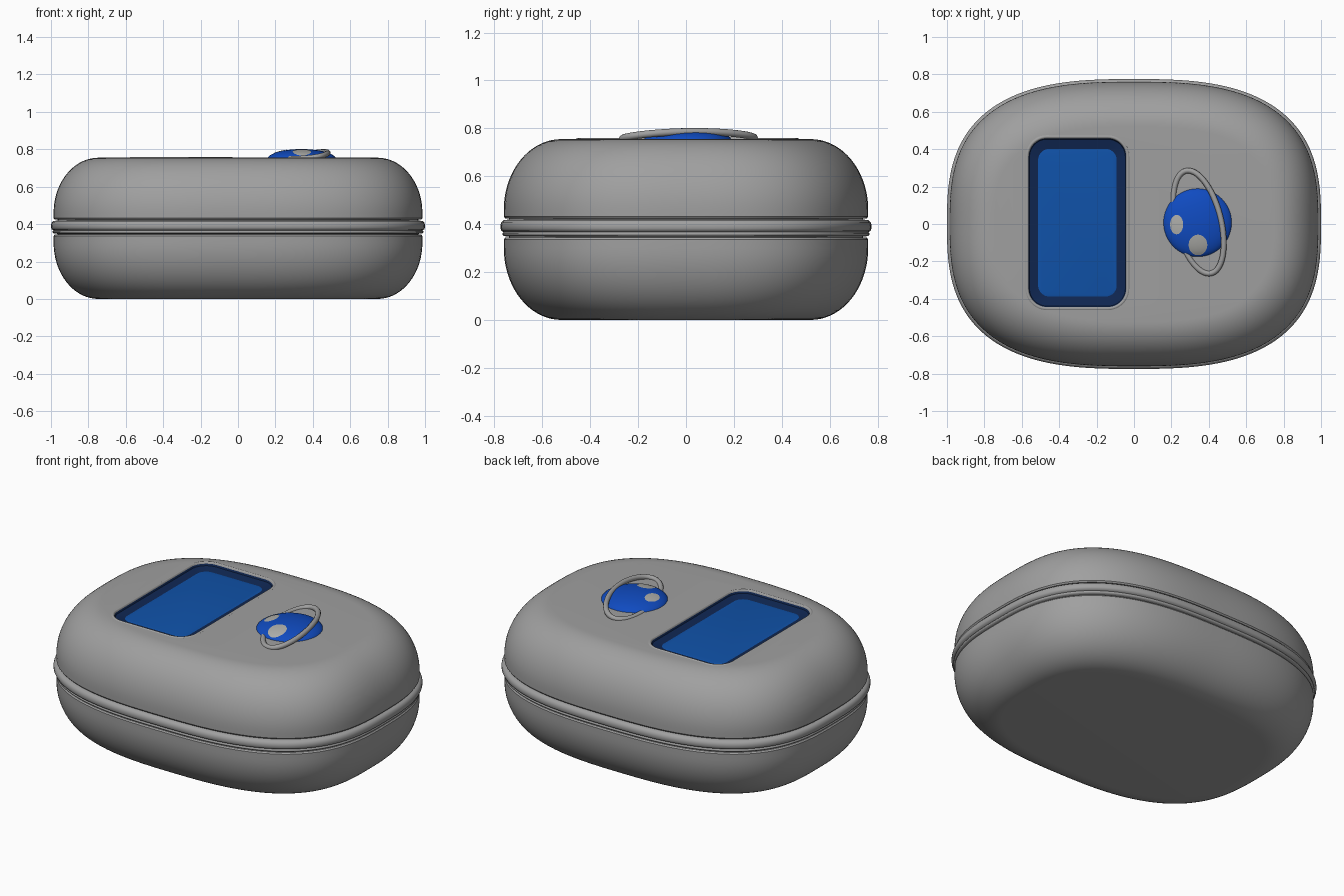
import bpy, math
from math import sin, cos, pi, sqrt

if "Cube" in bpy.data.objects:
    bpy.data.objects.remove(bpy.data.objects["Cube"])


def material(name, rgb):
    m = bpy.data.materials.new(name)
    m.diffuse_color = (*rgb, 1)
    m.use_nodes = True
    m.node_tree.nodes["Principled BSDF"].inputs["Base Color"].default_value = m.diffuse_color
    return m


GREY = material("case grey", (0.35, 0.35, 0.35))
PALE = material("patch grey", (0.42, 0.42, 0.40))
NAVY = material("navy", (0.005, 0.02, 0.085))
BLUE = material("window blue", (0.005, 0.085, 0.40))
BRIGHT = material("planet blue", (0.005, 0.07, 0.53))


def loft(name, loops, mat, bottom=False, top=False, angle=35):
    """Skin counter-clockwise loops, from the bottom up or from outside in."""
    n = len(loops[0])
    verts = [p for loop in loops for p in loop]
    faces = [(k * n + i, k * n + (i + 1) % n, (k + 1) * n + (i + 1) % n, (k + 1) * n + i)
             for k in range(len(loops) - 1) for i in range(n)]
    if bottom:
        faces.append(tuple(reversed(range(n))))
    if top:
        faces.append(tuple(range(len(verts) - n, len(verts))))
    mesh = bpy.data.meshes.new(name)
    mesh.from_pydata(verts, [], faces)
    mesh.materials.append(mat)
    ob = bpy.data.objects.new(name, mesh)
    bpy.context.collection.objects.link(ob)
    smooth(ob, angle)
    return ob


def smooth(ob, angle=35):
    bpy.ops.object.select_all(action='DESELECT')
    ob.select_set(True)
    bpy.context.view_layer.objects.active = ob
    bpy.ops.object.shade_smooth_by_angle(angle=math.radians(angle))


def outline(inset, z, n=160, power=2.8):
    """Soft-cornered plan outline of the case."""
    a, b, e = 1.0 - inset, 0.775 - inset, 2 / power
    pts = []
    for i in range(n):
        t = 2 * pi * (i + 0.5) / n
        c, s = cos(t), sin(t)
        pts.append((a * math.copysign(abs(c) ** e, c), b * math.copysign(abs(s) ** e, s), z))
    return pts


def round_rect(hx, hy, r, z, cx=-0.3025, cy=0.007, seg=12):
    pts = []
    for q, (sx, sy) in enumerate([(1, 1), (-1, 1), (-1, -1), (1, -1)]):
        for i in range(seg + 1):
            t = (q + i / seg) * pi / 2
            pts.append((cx + sx * (hx - r) + r * cos(t), cy + sy * (hy - r) + r * sin(t), z))
    return pts


# Case halves with big rounded edges
arc = [i / 18 * pi / 2 for i in range(19)]
base = [(0.014 + 0.24 * (1 - cos(t)), 0.30 - 0.30 * sin(t)) for t in reversed(arc)]
base += [(0.014, 0.336), (0.020, 0.344)]
loft("case_base", [outline(d, z) for d, z in base], GREY, True, True)
lid_profile = [(0.020, 0.424), (0.014, 0.432)]
lid_profile += [(0.014 + 0.24 * (1 - cos(t)), 0.46 + 0.295 * sin(t)) for t in arc]
lid = loft("case_lid", [outline(d, z) for d, z in lid_profile], GREY, True, True)

# Seam band: large upper bead and small lower bead, set in a groove
band = [(0.035, 0.335), (0.035, 0.348), (0.015, 0.350), (0.009, 0.356), (0.009, 0.362),
        (0.014, 0.367), (0.004, 0.372), (0.0, 0.382), (0.0, 0.396), (0.004, 0.408),
        (0.014, 0.417), (0.035, 0.419), (0.035, 0.435)]
loft("seam_band", [outline(d, z) for d, z in band], GREY, True, True, 60)

# Pocket for the window, cut through the lid's top
cutter = loft("window_cutter", [round_rect(0.266, 0.456, 0.104, z) for z in (0.70, 0.85)],
              GREY, True, True)
mod = lid.modifiers.new("window_pocket", 'BOOLEAN')
mod.operation, mod.solver, mod.object = 'DIFFERENCE', 'EXACT', cutter
bpy.context.view_layer.objects.active = lid
bpy.ops.object.modifier_apply(modifier=mod.name)
bpy.data.objects.remove(cutter)
smooth(lid)

# Window lip, sloping frame and pane
lip = [(0.016, 0.754), (0.011, 0.758), (0.005, 0.759), (0.0, 0.756), (-0.002, 0.748)]
loft("window_lip", [round_rect(0.2625 + o, 0.4525 + o, 0.1 + o, z) for o, z in lip], GREY, angle=60)
loft("window_frame", [round_rect(0.2605, 0.4505, 0.098, 0.748),
                      round_rect(0.256, 0.446, 0.094, 0.738),
                      round_rect(0.210, 0.395, 0.060, 0.728)], NAVY)
loft("window_pane", [round_rect(0.210, 0.395, 0.060, 0.728),
                     round_rect(0.200, 0.385, 0.050, 0.730)], BLUE, top=True)

# Planet dome
PX, PY, PZ, PR, PH = 0.34, 0.007, 0.745, 0.185, 0.056


def dome_z(x, y):
    return PZ + PH * sqrt(max(0, 1 - ((x - PX) ** 2 + (y - PY) ** 2) / PR ** 2))


def oval(cx, cy, rx, ry, z=None, lift=0.0, n=64):
    pts = []
    for i in range(n):
        x, y = cx + rx * cos(2 * pi * i / n), cy + ry * sin(2 * pi * i / n)
        pts.append((x, y, dome_z(x, y) + lift if z is None else z))
    return pts


loft("planet_dome", [oval(PX, PY, PR * cos(t), PR * cos(t), PZ + PH * sin(t))
                     for t in [i / 20 * 1.54 for i in range(21)]], BRIGHT, top=True, angle=60)

# Pale patches lying on the dome
for name, cx, cy, rx, ry in [("left_patch", 0.228, -0.003, 0.035, 0.052),
                             ("front_patch", 0.342, -0.112, 0.050, 0.055)]:
    loft(name, [oval(cx, cy, rx * k, ry * k, lift=0.002) for k in (1, 0.8, 0.6, 0.4, 0.2, 0.02)],
         PALE, top=True, angle=60)

# Tilted ring: crosses over the dome on the right, dips under it on the left
curve = bpy.data.curves.new("planet_ring", 'CURVE')
curve.dimensions = '3D'
curve.bevel_depth = 0.015
curve.bevel_resolution = 4
curve.materials.append(GREY)
path = curve.splines.new('POLY')
path.points.add(95)
path.use_cyclic_u = True
tilt = math.radians(14)
for i, p in enumerate(path.points):
    t = 2 * pi * i / 96
    u, v = 0.120 * cos(t), 0.282 * sin(t)
    p.co = (0.345 + u * cos(tilt) - v * sin(tilt), 0.01 + u * sin(tilt) + v * cos(tilt),
            0.749 + 0.037 * ((1 + cos(t)) / 2) ** 2, 1)
path.use_smooth = True
bpy.context.collection.objects.link(bpy.data.objects.new("planet_ring", curve))
